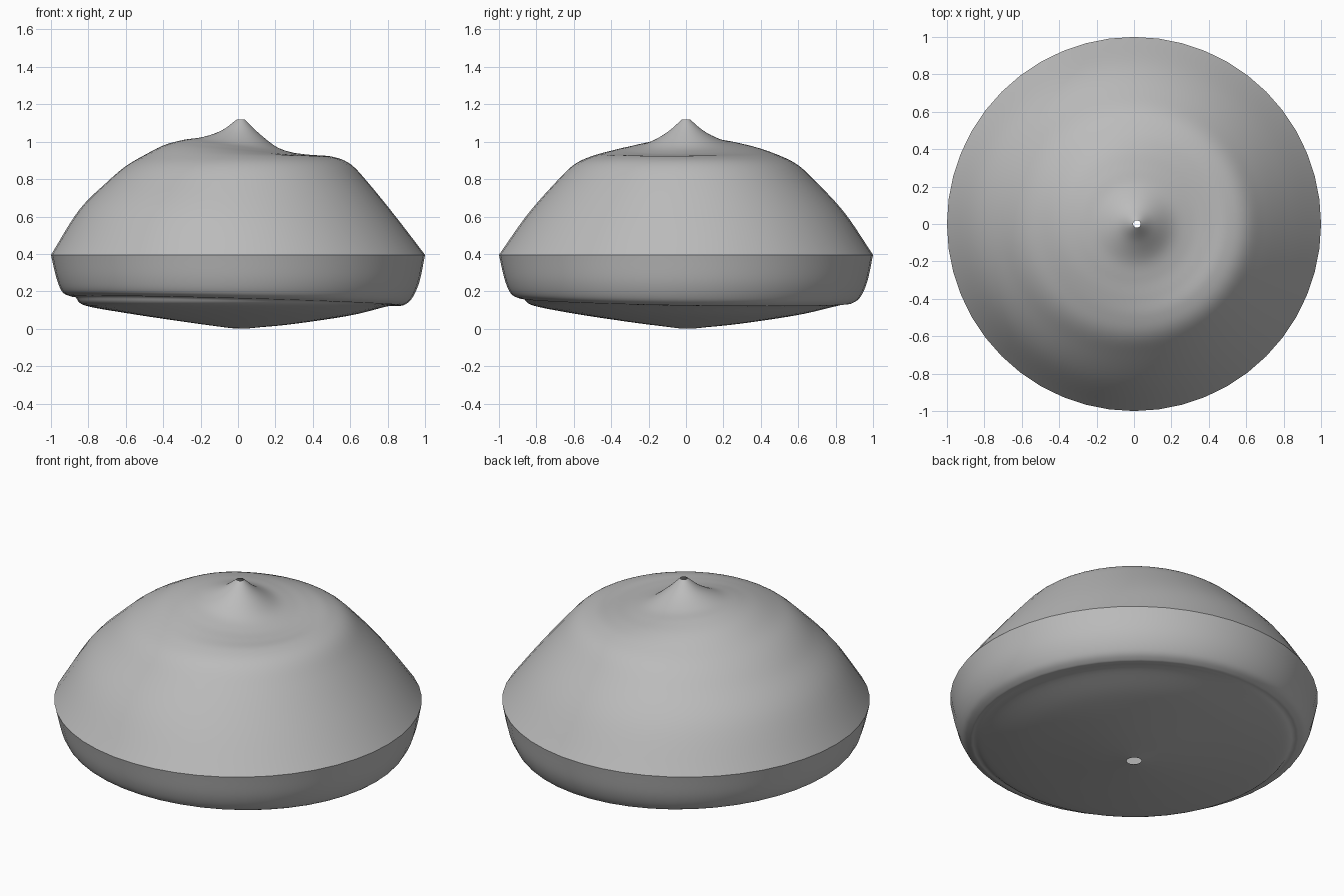
import bpy
import math
from mathutils import Vector

cube = bpy.data.objects.get("Cube")
if cube:
    bpy.data.objects.remove(cube)

SEGMENTS = 48
STEPS = 6

grey = bpy.data.materials.new("plain_grey")
grey.use_nodes = True
colour = (0.5, 0.5, 0.5, 1.0)
grey.diffuse_color = colour
grey.node_tree.nodes["Principled BSDF"].inputs["Base Color"].default_value = colour


def smooth_path(points):
    """Catmull-Rom curve through (radius, height) points."""
    pts = [Vector(p) for p in points]
    pts = [2 * pts[0] - pts[1]] + pts + [2 * pts[-1] - pts[-2]]
    path = []
    for a, b, c, d in zip(pts, pts[1:], pts[2:], pts[3:]):
        for i in range(STEPS):
            t = i / STEPS
            path.append(0.5 * (2 * b + (c - a) * t + (2 * a - 5 * b + 4 * c - d) * t ** 2
                               + (3 * b - a - 3 * c + d) * t ** 3))
    path.append(pts[-2])
    return path


def blended_sweep(name, first, second, heading, offset, flip):
    """Sweep round z, fading from the first profile (at heading) to the second."""
    first, second = smooth_path(first), smooth_path(second)
    verts, faces = [], []
    rows = len(first)
    for k, (p, q) in enumerate(zip(first, second)):
        shift = offset * (k / (rows - 1)) ** 2
        for s in range(SEGMENTS):
            angle = math.tau * s / SEGMENTS
            weight = 0.5 + 0.5 * math.cos(angle - math.radians(heading))
            r, z = q.lerp(p, weight)
            verts.append((r * math.cos(angle) + shift, r * math.sin(angle), z))
    for k in range(rows - 1):
        for s in range(SEGMENTS):
            n = (s + 1) % SEGMENTS
            quad = [k * SEGMENTS + s, k * SEGMENTS + n,
                    (k + 1) * SEGMENTS + n, (k + 1) * SEGMENTS + s]
            faces.append(quad[::-1] if flip else quad)
    mesh = bpy.data.meshes.new(name)
    mesh.from_pydata(verts, [], faces)
    mesh.polygons.foreach_set("use_smooth", [True] * len(faces))
    mesh.materials.append(grey)
    obj = bpy.data.objects.new(name, mesh)
    bpy.context.collection.objects.link(obj)


# Domed lid: stepped shoulder on one side, rounded shoulder on the other
radii = (1, .85, .7, .6, .5, .4, .3, .2, .1, .02)
stepped = (.395, .59, .775, .88, .92, .926, .937, .97, .045 + 1, 1.12)
rounded = (.395, .635, .785, .87, .93, .982, 1.01, 1.025, 1.06, 1.12)
blended_sweep("domed_lid", list(zip(radii, stepped)), list(zip(radii, rounded)),
              -12, .015, False)

# Shallow bowl: open underneath, with a deeper ledge on one side
deep_ledge = [(1, .395), (.97, .27), (.94, .2), (.9, .178), (.87, .172),
              (.82, .125), (.6, .085), (.3, .04), (.1, .012), (.04, .004)]
soft_ledge = [(1, .395), (.97, .25), (.93, .16), (.89, .125), (.86, .12),
              (.8, .12), (.6, .07), (.3, .025), (.1, .006), (.04, 0)]
blended_sweep("shallow_bowl", deep_ledge, soft_ledge, 210, 0, True)
